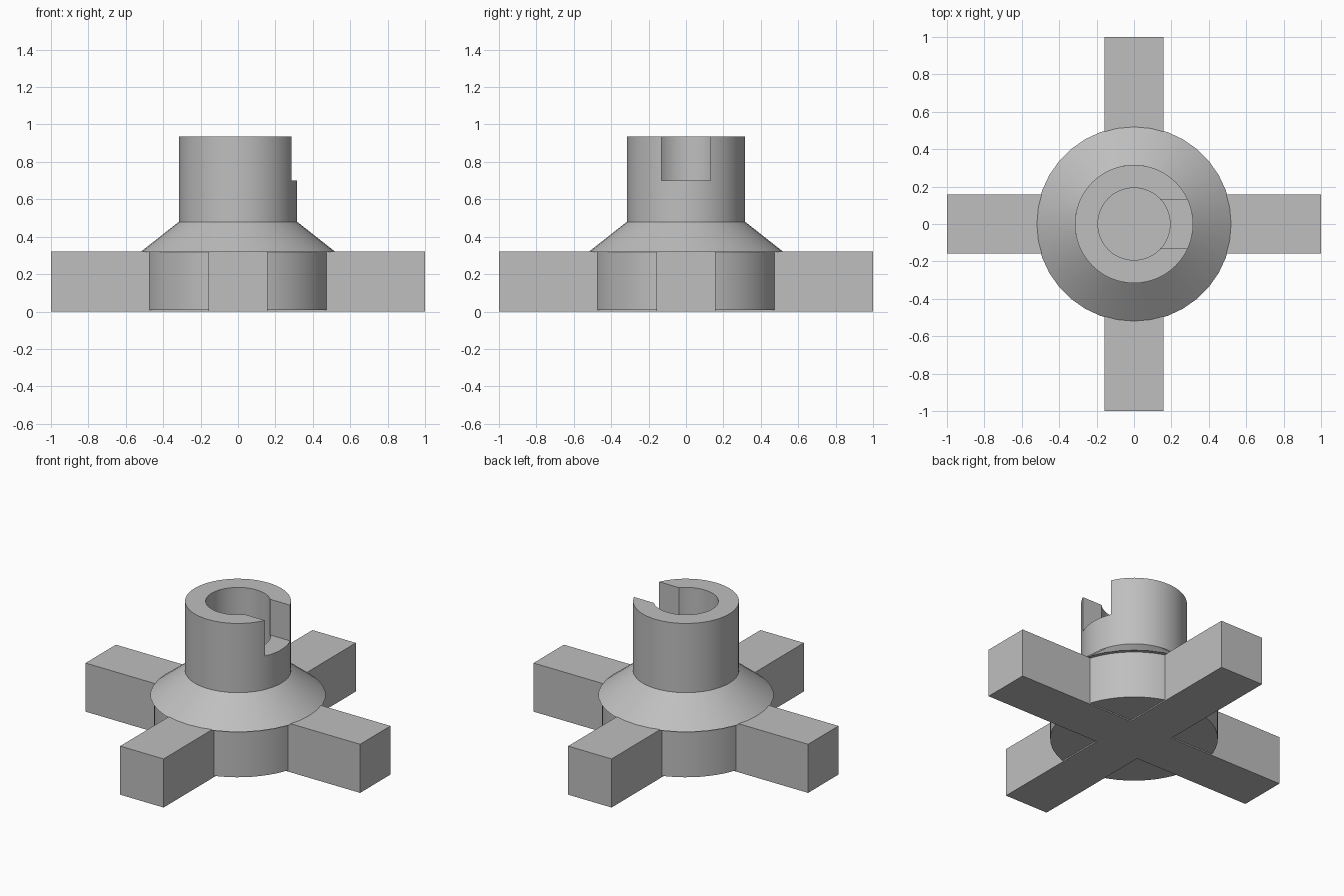
import bpy, bmesh
from math import radians, cos, sin, tau

old = bpy.data.objects.get("Cube")
if old:
    bpy.data.objects.remove(old, do_unlink=True)

# Single plain grey material
grey = bpy.data.materials.new("plain grey")
grey.use_nodes = True
colour = (0.52, 0.52, 0.52, 1)
grey.diffuse_color = colour
grey.node_tree.nodes["Principled BSDF"].inputs["Base Color"].default_value = colour


def finish(name, bm):
    bmesh.ops.recalc_face_normals(bm, faces=bm.faces)
    mesh = bpy.data.meshes.new(name)
    bm.to_mesh(mesh)
    bm.free()
    mesh.materials.append(grey)
    obj = bpy.data.objects.new(name, mesh)
    bpy.context.collection.objects.link(obj)
    return obj


def lathe(name, profile, sides):
    """Revolve (radius, height) points, capping both ends."""
    bm = bmesh.new()
    rings = [[bm.verts.new((r * cos(tau * i / sides), r * sin(tau * i / sides), z))
              for i in range(sides)] for r, z in profile]
    for low, high in zip(rings, rings[1:]):
        for i in range(sides):
            j = (i + 1) % sides
            bm.faces.new((low[i], low[j], high[j], high[i]))
    bm.faces.new(rings[0])
    bm.faces.new(rings[-1])
    return finish(name, bm)


def box(name, low, high):
    bm = bmesh.new()
    bmesh.ops.create_cube(bm, size=1)
    for v in bm.verts:
        v.co = [a + (b - a) * (c + 0.5) for a, b, c in zip(low, high, v.co)]
    return finish(name, bm)


def smooth(obj):
    bpy.ops.object.select_all(action="DESELECT")
    obj.select_set(True)
    bpy.context.view_layer.objects.active = obj
    bpy.ops.object.shade_smooth_by_angle(angle=radians(30))


# Round hub, flared shoulder and bored collar
ARM, ARM_TOP, COLLAR, SHOULDER_TOP, TOP = 0.158, 0.32, 0.316, 0.48, 0.935
hub = lathe("hub", [(0.5, 0.008), (0.5, ARM_TOP)], 64)
shoulder = lathe("shoulder", [(0.523, ARM_TOP - 0.003), (COLLAR, SHOULDER_TOP)], 36)
collar = lathe("collar", [(COLLAR, SHOULDER_TOP - 0.01), (COLLAR, TOP),
                          (0.193, TOP), (0.193, SHOULDER_TOP)], 64)

# Keyway through one side of the collar
cutter = box("keyway_cutter", (0.05, -0.131, 0.7), (0.5, 0.131, 1.1))
cutter.hide_render = True
cut = collar.modifiers.new("keyway", "BOOLEAN")
cut.operation = "DIFFERENCE"
cut.solver = "EXACT"
cut.object = cutter
bpy.context.view_layer.objects.active = collar
bpy.ops.object.modifier_apply(modifier=cut.name)
bpy.data.objects.remove(cutter, do_unlink=True)

for part in (hub, shoulder, collar):
    smooth(part)

# Cross-shaped arms: extrude outward from a square core
bm = bmesh.new()
bmesh.ops.create_cube(bm, size=1)
for v in bm.verts:
    v.co = (v.co.x * 2 * ARM, v.co.y * 2 * ARM, (v.co.z + 0.5) * ARM_TOP)
bm.normal_update()
for face in [f for f in bm.faces if abs(f.normal.z) < 0.5]:
    outward = face.normal * (1 - ARM)
    tip = bmesh.ops.extrude_discrete_faces(bm, faces=[face])["faces"][0]
    bmesh.ops.translate(bm, verts=tip.verts, vec=outward)
bmesh.ops.remove_doubles(bm, verts=bm.verts, dist=0.0001)
finish("cross_arms", bm)
